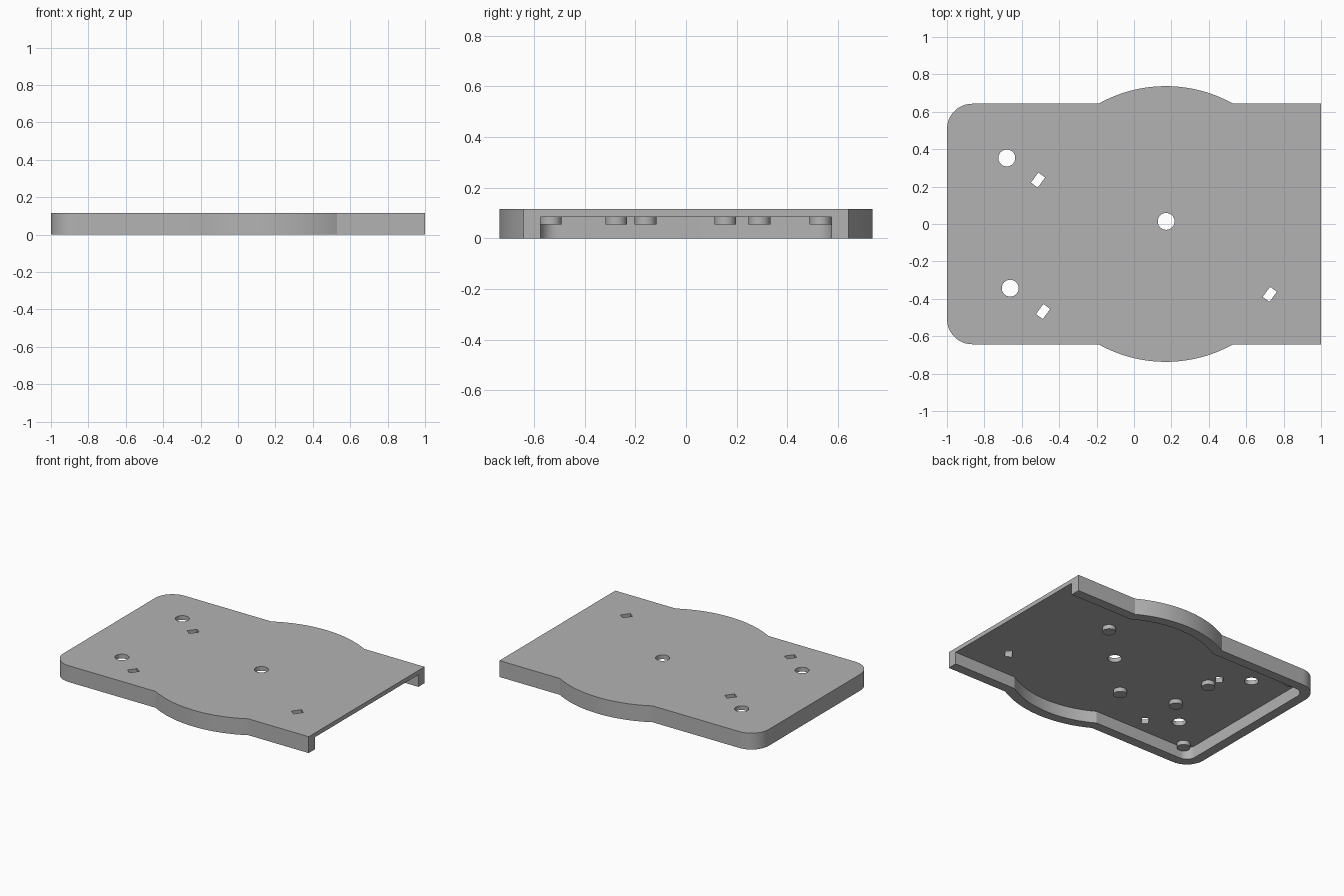
import bpy, bmesh
from math import sin, cos, pi, radians, acos, asin

if "Cube" in bpy.data.objects:
    bpy.data.objects.remove(bpy.data.objects["Cube"], do_unlink=True)

grey = bpy.data.materials.new("plain grey")
grey.use_nodes = True
COLOUR = (0.45, 0.45, 0.45, 1)
grey.diffuse_color = COLOUR
grey.node_tree.nodes["Principled BSDF"].inputs["Base Color"].default_value = COLOUR

HEIGHT, CEILING, WALL = 0.115, 0.085, 0.068
BULGE_X, BULGE_R = 0.17, 0.737
HALF_WIDTH, CORNER_R = 0.643, 0.135


def arc(cx, cy, r, start, end, steps):
    return [(cx + r * cos(start + (end - start) * i / steps),
             cy + r * sin(start + (end - start) * i / steps)) for i in range(steps + 1)]


def outline(inset, right):
    """Rounded left corners, circular bulges on both long sides, square right end."""
    w, r, c = HALF_WIDTH - inset, BULGE_R - inset, CORNER_R - inset
    a = asin(w / r)
    half = [(right, w)]
    half += arc(BULGE_X, 0, r, a, pi - a, 32)
    half += arc(-1 + inset + c, w - c, c, pi / 2, pi, 12)
    return half + [(x, -y) for x, y in reversed(half)]


def prism(name, points, z0, z1):
    bm = bmesh.new()
    base = bm.faces.new([bm.verts.new((x, y, z0)) for x, y in points])
    top = bmesh.ops.extrude_face_region(bm, geom=[base])["geom"]
    bmesh.ops.translate(bm, vec=(0, 0, z1 - z0),
                        verts=[v for v in top if isinstance(v, bmesh.types.BMVert)])
    bmesh.ops.recalc_face_normals(bm, faces=bm.faces)
    mesh = bpy.data.meshes.new(name)
    bm.to_mesh(mesh)
    bm.free()
    mesh.materials.append(grey)
    obj = bpy.data.objects.new(name, mesh)
    bpy.context.collection.objects.link(obj)
    return obj


def circle(x, y, r):
    return arc(x, y, r, 0, 2 * pi, 40)[:-1]


def slot(x, y, length=0.067, width=0.045, angle=radians(54)):
    corners = [(-1, -1), (1, -1), (1, 1), (-1, 1)]
    u, v = length / 2, width / 2
    return [(x + a * u * cos(angle) - b * v * sin(angle),
             y + a * u * sin(angle) + b * v * cos(angle)) for a, b in corners]


def smooth(obj):
    bpy.ops.object.select_all(action="DESELECT")
    obj.select_set(True)
    bpy.context.view_layer.objects.active = obj
    bpy.ops.object.shade_smooth_by_angle(angle=radians(20))


# Cover: solid outline, hollowed from below and open at the right end
cover = prism("cover", outline(0, 1), 0, HEIGHT)
cutters = [prism("hollow_cutter", outline(WALL, 1.1), -0.1, CEILING)]

# Round holes and slanted slots through the top
for x, y in [(-0.68, 0.353), (-0.662, -0.343), (0.172, 0.014)]:
    cutters.append(prism("hole_cutter", circle(x, y, 0.045), 0.05, 0.2))
for x, y in [(-0.513, 0.235), (-0.486, -0.468), (0.726, -0.376)]:
    cutters.append(prism("slot_cutter", slot(x, y), 0.05, 0.2))

bpy.context.view_layer.objects.active = cover
for cutter in cutters:
    mod = cover.modifiers.new("cut", "BOOLEAN")
    mod.operation, mod.solver, mod.object = "DIFFERENCE", "EXACT", cutter
    bpy.ops.object.modifier_apply(modifier=mod.name)
    bpy.data.objects.remove(cutter, do_unlink=True)
smooth(cover)

# Short pegs hanging from the underside
for x, y in [(0.45, 0.29), (-0.116, -0.276), (-0.483, -0.16),
             (-0.488, 0.155), (-0.86, -0.534), (-0.86, 0.531)]:
    smooth(prism("peg", circle(x, y, 0.043), 0.055, CEILING + 0.005))
